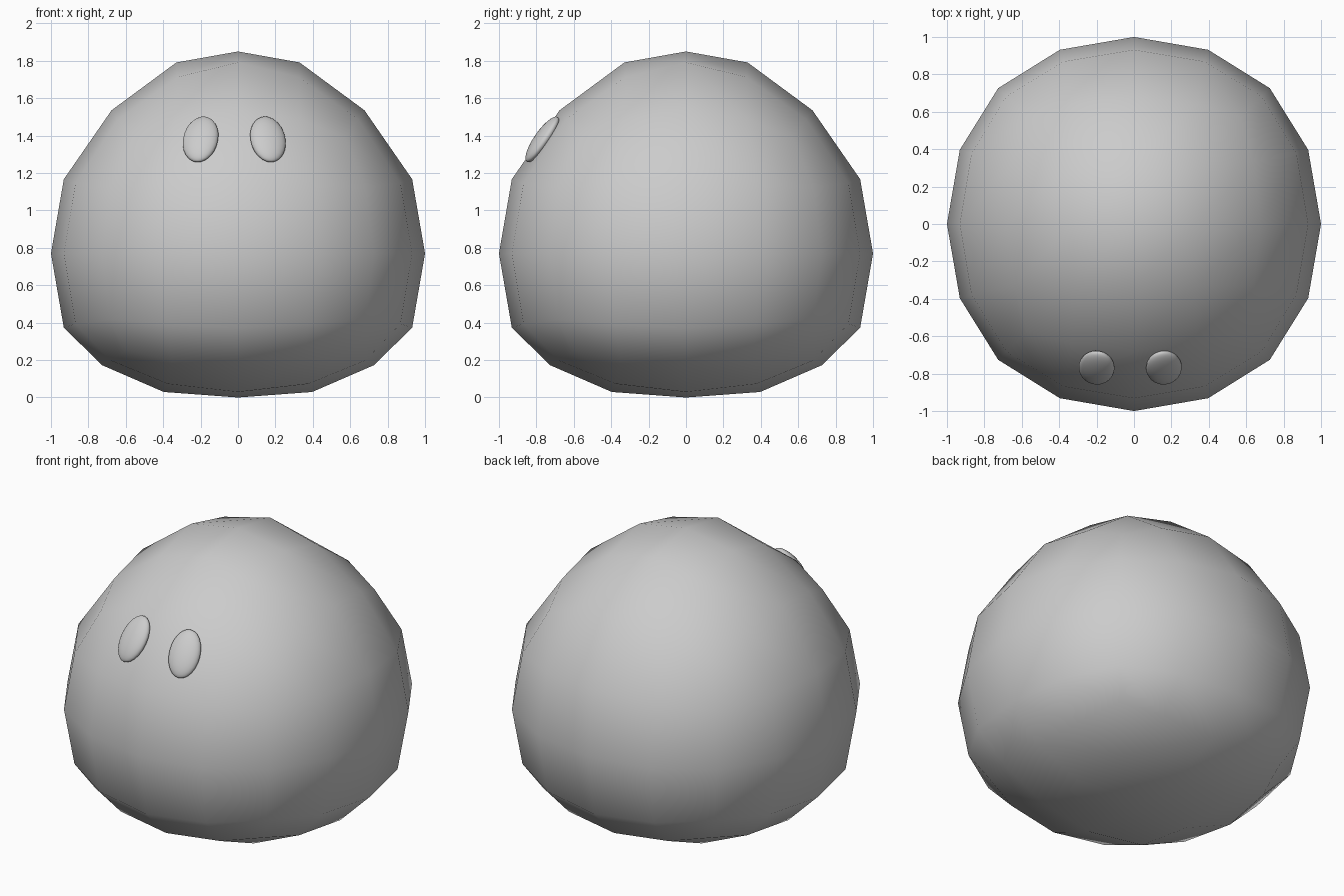
import bpy
from math import radians

if "Cube" in bpy.data.objects:
    bpy.data.objects.remove(bpy.data.objects["Cube"])

# z remap and xy scale of the rounded cube: squashed base, drawn-up crown
Z_MAP = [(-1, -.77), (-.93, -.74), (-.73, -.60), (-.4, -.4),
         (.4, .4), (.73, .77), (.93, 1.02), (1, 1.08)]
XY_MAP = [(-1, 1), (.4, 1), (.73, .93), (.93, .83), (1, .83)]
CENTRE_Z = .77


def lerp_table(table, v):
    v = max(table[0][0], min(table[-1][0], v))
    for (a, fa), (b, fb) in zip(table, table[1:]):
        if v <= b:
            return fa + (fb - fa) * (v - a) / (b - a)
    return table[-1][1]


# Body: twice-subdivided cube, reshaped by height
bpy.ops.mesh.primitive_cube_add(size=2)
body = bpy.context.object
body.name = "body"
sub = body.modifiers.new("round", 'SUBSURF')
sub.levels = 2
bpy.ops.object.modifier_apply(modifier=sub.name)
radius = max(v.co.x for v in body.data.vertices)
for v in body.data.vertices:
    x, y, z = v.co / radius
    s = lerp_table(XY_MAP, z)
    v.co = (x * s, y * s, lerp_table(Z_MAP, z) + CENTRE_Z)
bpy.ops.object.shade_smooth()

# Eyes: flattened ovals lying on the front slope
for name, x, yaw in (("left_eye", .16, 12), ("right_eye", -.20, -12)):
    bpy.ops.mesh.primitive_uv_sphere_add(
        segments=24, ring_count=12, radius=1, location=(x, -.768, 1.38),
        rotation=(radians(-35), 0, radians(yaw)))
    eye = bpy.context.object
    eye.name = name
    eye.scale = (.096, .042, .146)
    bpy.ops.object.shade_smooth()
